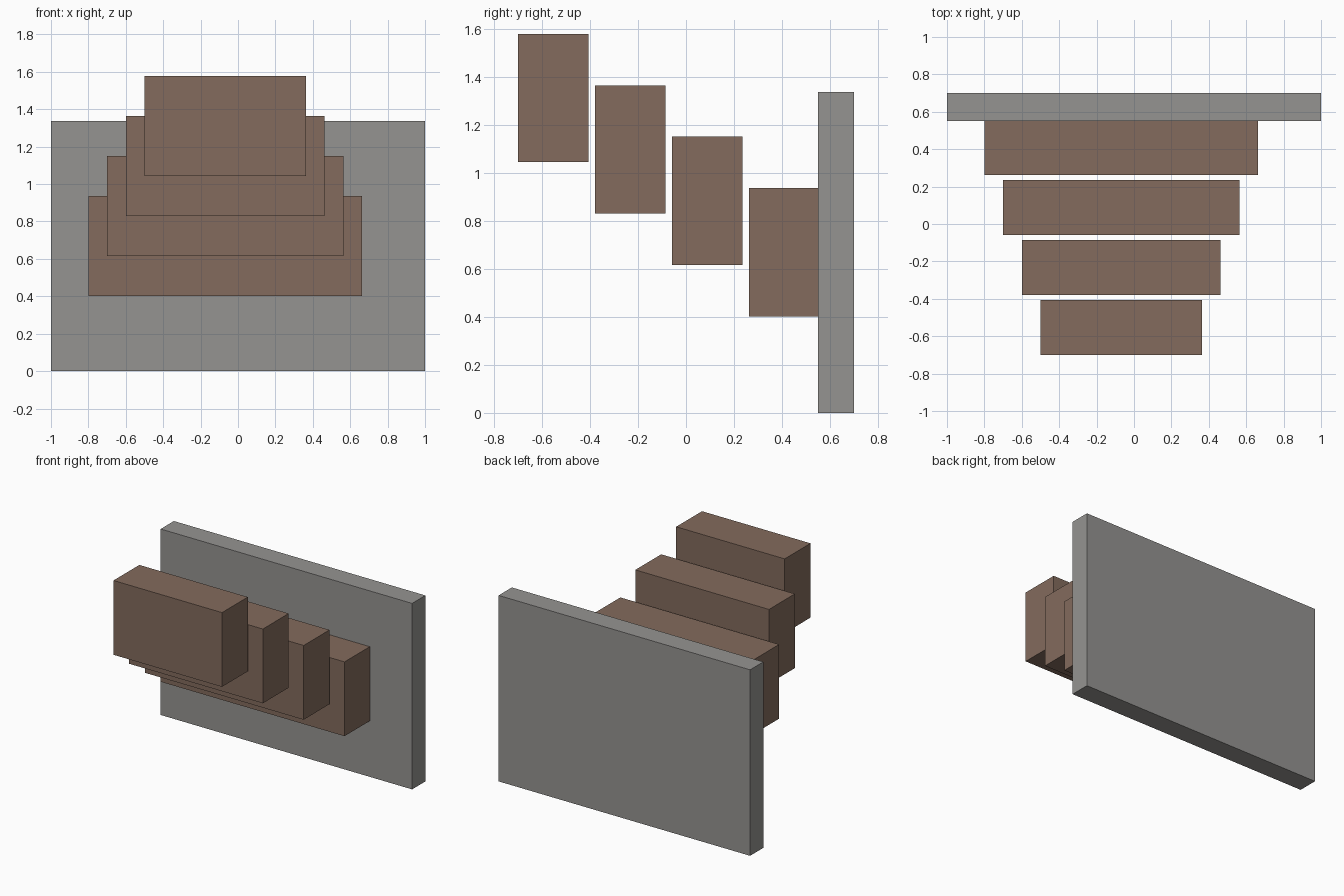
import bpy

if "Cube" in bpy.data.objects:
    bpy.data.objects.remove(bpy.data.objects["Cube"])


def material(name, color):
    m = bpy.data.materials.new(name)
    m.diffuse_color = (*color, 1.0)
    m.use_nodes = True
    m.node_tree.nodes["Principled BSDF"].inputs["Base Color"].default_value = m.diffuse_color
    return m


def box(name, lo, hi, mat):
    """Axis-aligned box between two corners."""
    bpy.ops.mesh.primitive_cube_add(size=1, location=[(a + b) / 2 for a, b in zip(lo, hi)])
    ob = bpy.context.object
    ob.name = name
    ob.scale = [b - a for a, b in zip(lo, hi)]
    bpy.ops.object.transform_apply(location=False, rotation=False, scale=True)
    ob.data.materials.append(mat)
    return ob


grey = material("stone grey", (0.30, 0.295, 0.283))
brown = material("wood brown", (0.227, 0.147, 0.109))

# Upright slab at the back
box("back_wall", (-1.0, 0.55, 0.0), (1.0, 0.70, 1.337), grey)

# Blocks rising and narrowing toward the front
for i in range(4):
    x0, x1 = -0.80 + 0.10 * i, 0.663 - 0.10 * i
    y0, z0 = 0.263 - 0.321 * i, 0.402 + 0.214 * i
    box(f"step_block_{i + 1}", (x0, y0, z0), (x1, y0 + 0.293, z0 + 0.534), brown)
